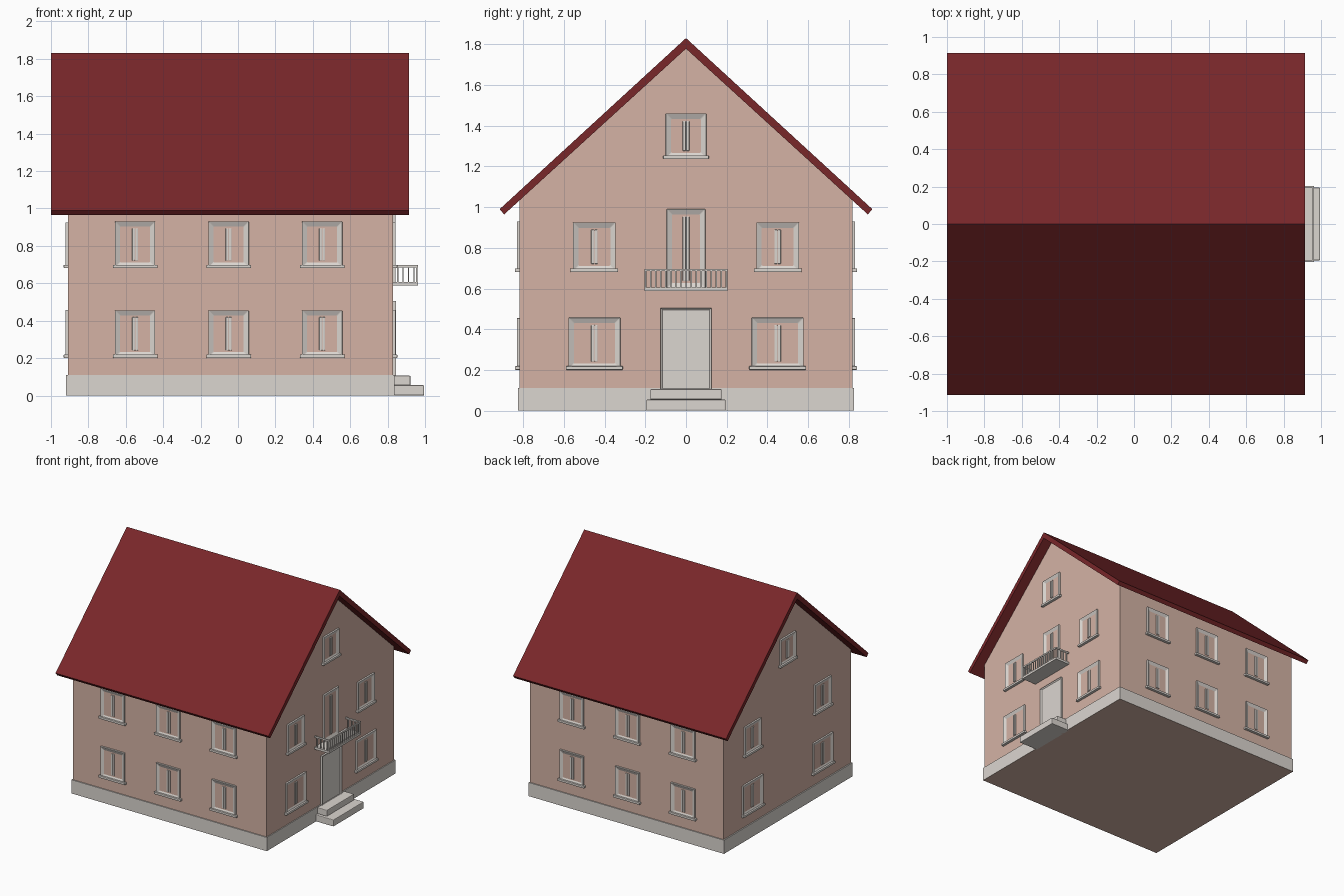
import bpy, bmesh
from math import radians
from mathutils import Matrix, Vector

if "Cube" in bpy.data.objects:
    bpy.data.objects.remove(bpy.data.objects["Cube"])


def material(name, colour):
    mat = bpy.data.materials.new(name)
    mat.use_nodes = True
    mat.diffuse_color = (*colour, 1)
    mat.node_tree.nodes["Principled BSDF"].inputs["Base Color"].default_value = (*colour, 1)
    return mat


PINK = material("pink plaster", (0.66, 0.45, 0.375))
RED = material("dark red roof", (0.19, 0.02, 0.023))
WHITE = material("off white trim", (0.71, 0.67, 0.63))

# Wall planes
X0, X1, Y = -0.91, 0.83, 0.818
WALLS = {
    "front": Matrix.Translation((0, -Y, 0)),
    "right": Matrix.Translation((X1, 0, 0)) @ Matrix.Rotation(radians(90), 4, "Z"),
    "back": Matrix.Translation((0, Y, 0)) @ Matrix.Rotation(radians(180), 4, "Z"),
    "left": Matrix.Translation((X0, 0, 0)) @ Matrix.Rotation(radians(270), 4, "Z"),
}


def box(bm, low, high):
    low, high = Vector(low), Vector(high)
    mat = Matrix.Translation((low + high) / 2) @ Matrix.Diagonal((*(high - low), 1))
    verts = bmesh.ops.create_cube(bm, size=1, matrix=mat)["verts"]
    return {f for v in verts for f in v.link_faces}


def finish(name, bm, mats, matrix=Matrix(), bevel=0):
    bmesh.ops.recalc_face_normals(bm, faces=bm.faces)
    mesh = bpy.data.meshes.new(name)
    bm.to_mesh(mesh)
    bm.free()
    obj = bpy.data.objects.new(name, mesh)
    bpy.context.collection.objects.link(obj)
    obj.matrix_world = matrix
    for mat in mats:
        mesh.materials.append(mat)
    if bevel:
        mod = obj.modifiers.new("soft edges", "BEVEL")
        mod.width, mod.segments = bevel, 2
    return obj


def prism(name, outline, x_start, x_end, mat):
    """Extrude a y-z outline along x."""
    bm = bmesh.new()
    face = bm.faces.new([bm.verts.new((x_start, y, z)) for y, z in outline])
    new = bmesh.ops.extrude_face_region(bm, geom=[face])["geom"]
    verts = [g for g in new if isinstance(g, bmesh.types.BMVert)]
    bmesh.ops.translate(bm, verts=verts, vec=(x_end - x_start, 0, 0))
    return finish(name, bm, [mat])


def panel(bm, u, width, z0, z1, border, depth, sunk):
    """Box on a wall whose outer face is inset and pushed back; returns that face."""
    faces = box(bm, (u - width / 2, -depth, z0), (u + width / 2, 0.01, z1))
    outer = min(faces, key=lambda f: f.calc_center_median().y)
    bmesh.ops.inset_region(bm, faces=[outer], thickness=border)
    bmesh.ops.translate(bm, verts=outer.verts, vec=(0, sunk, 0))
    return outer


def window(name, wall, u, width, z0, z1, sill=True):
    bm = bmesh.new()
    pane = panel(bm, u, width, z0, z1, 0.038, 0.014, 0.012)
    pane.material_index = 1
    # Paired casement stiles
    for side in (-1, 1):
        c = u + side * 0.0085
        box(bm, (c - 0.0075, -0.009, z0 + 0.036), (c + 0.0075, 0, z1 - 0.036))
    if sill:
        box(bm, (u - width / 2 - 0.012, -0.022, z0 - 0.004),
            (u + width / 2 + 0.012, 0.01, z0 + 0.014))
    finish(name, bm, [WHITE, PINK], WALLS[wall], 0.003)


# Walls with gables
prism("house_walls", [(-Y, 0.05), (Y, 0.05), (Y, 1.035), (0, 1.79), (-Y, 1.035)], X0, X1, PINK)

# Foundation, plaster coloured underneath
bm = bmesh.new()
for f in box(bm, (X0 - 0.01, -Y - 0.008, 0), (X1 + 0.007, Y + 0.008, 0.111)):
    f.material_index = int(f.calc_center_median().z < 0.01)
finish("foundation", bm, [WHITE, PINK])

# Pitched roof
half = [(0.915, 0.99), (0.893, 0.964)]
prism("roof", [(0, 1.83)] + half + [(0, 1.778)] + [(-y, z) for y, z in reversed(half)],
      -1.0, 0.915, RED)

# Windows on the long sides
for wall, flip in (("front", 1), ("back", -1)):
    for i, x in enumerate((-0.55, -0.05, 0.45)):
        window(f"{wall}_lower_window_{i + 1}", wall, x * flip, 0.215, 0.205, 0.455)
        window(f"{wall}_upper_window_{i + 1}", wall, x * flip, 0.215, 0.685, 0.93)

# Windows on the gable sides
for wall in ("right", "left"):
    for i, u in enumerate((-0.45, 0.45)):
        window(f"{wall}_lower_window_{i + 1}", wall, u, 0.255, 0.205, 0.457)
        window(f"{wall}_upper_window_{i + 1}", wall, u, 0.21, 0.685, 0.925)
    window(f"{wall}_attic_window", wall, 0, 0.2, 1.24, 1.46)
window("balcony_door", "right", 0, 0.19, 0.6, 0.99, sill=False)

# Entrance door
bm = bmesh.new()
panel(bm, 0, 0.25, 0.1, 0.505, 0.014, 0.016, 0.008)
finish("entrance_door", bm, [WHITE], WALLS["right"])

# Entrance steps
for name, reach, side, z0, z1 in (("lower_step", 0.995, 0.195, 0, 0.055),
                                  ("upper_step", 0.922, 0.175, 0.055, 0.106)):
    bm = bmesh.new()
    box(bm, (X1 - 0.01, -side, z0), (reach, side, z1))
    finish(name, bm, [WHITE], bevel=0.005)

# Balcony slab
OUT, SIDE = 0.962, 0.203
bm = bmesh.new()
box(bm, (X1 - 0.01, -SIDE, 0.588), (OUT, SIDE, 0.606))
finish("balcony_slab", bm, [WHITE])

# Balcony railing: handrails and balusters
bm = bmesh.new()
T = 0.009
box(bm, (OUT - T, -SIDE, 0.685), (OUT, SIDE, 0.697))
for s in (-1, 1):
    edge = s * (SIDE - T / 2)
    box(bm, (X1, edge - T / 2, 0.685), (OUT - T, edge + T / 2, 0.697))
    for i in range(4):
        x = X1 + 0.02 + i * 0.029
        box(bm, (x, edge - T / 2, 0.6), (x + 0.007, edge + T / 2, 0.688))
COUNT = 17
for i in range(COUNT):
    y = (i / (COUNT - 1) * 2 - 1) * (SIDE - T / 2)
    box(bm, (OUT - T, y - 0.0035, 0.6), (OUT - 0.001, y + 0.0035, 0.688))
finish("balcony_railing", bm, [WHITE])
